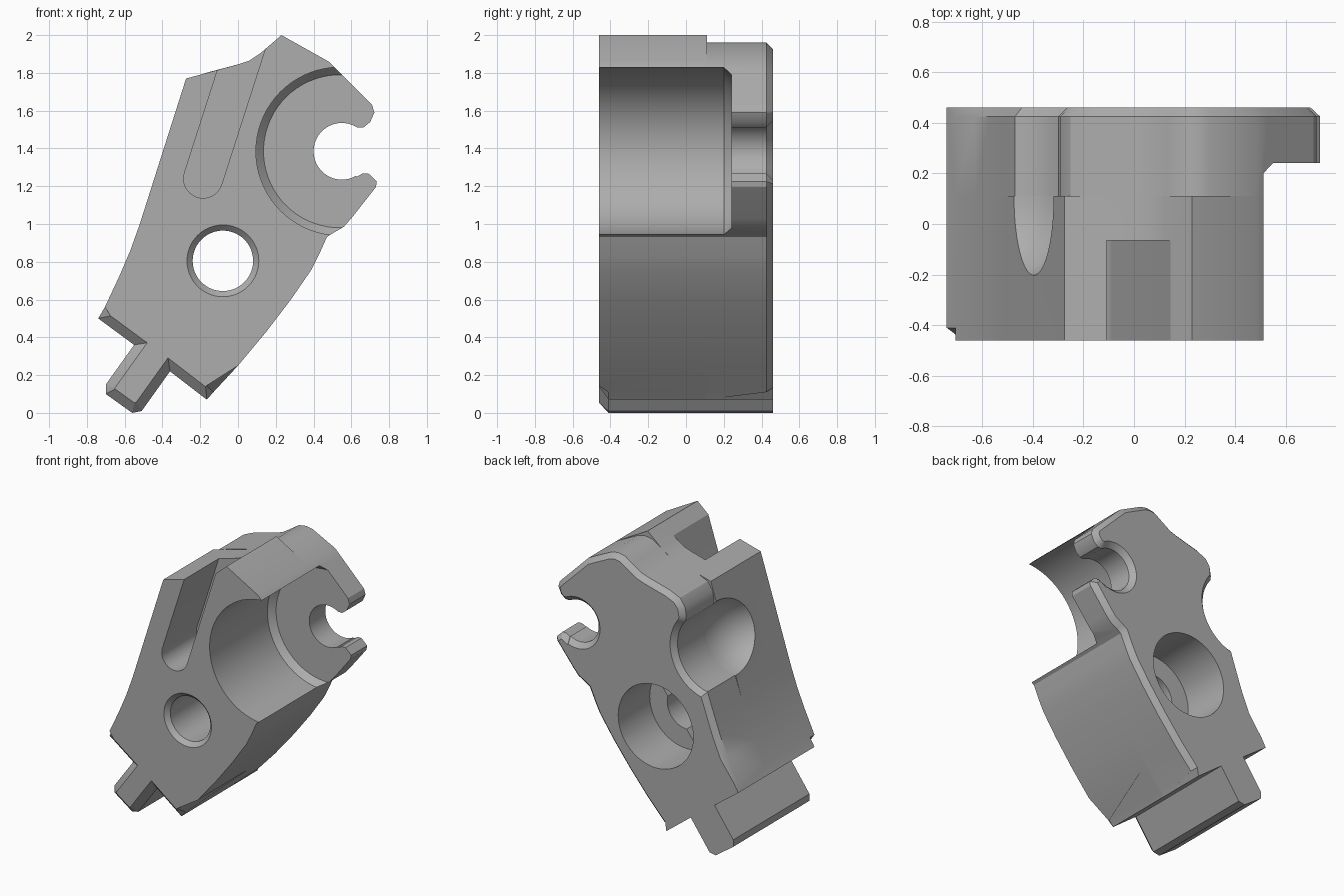
import bpy, bmesh, math
from mathutils import Vector

cube = bpy.data.objects.get("Cube")
if cube:
    bpy.data.objects.remove(cube, do_unlink=True)

grey = bpy.data.materials.new("plain grey")
grey.use_nodes = True
COLOUR = (0.42, 0.42, 0.42, 1)
grey.diffuse_color = COLOUR
grey.node_tree.nodes["Principled BSDF"].inputs["Base Color"].default_value = COLOUR


def finish(name, bm):
    bmesh.ops.recalc_face_normals(bm, faces=bm.faces)
    mesh = bpy.data.meshes.new(name)
    bm.to_mesh(mesh)
    bm.free()
    mesh.materials.append(grey)
    obj = bpy.data.objects.new(name, mesh)
    bpy.context.collection.objects.link(obj)
    return obj


def arc(cx, cz, r, start, end, step):
    return [(cx + r * math.cos(math.radians(a)), cz + r * math.sin(math.radians(a)))
            for a in range(start, end, step)]


def below_shoulder(p):
    # True along the slanted lower end and the foot
    return p.x * 0.602 + p.z * 0.798 < 0.0


def prism(name, outline, y0, y1, front_bevel=0, back_bevel=0):
    """Extrude an x-z outline along y, bevelling the chosen end edges."""
    bm = bmesh.new()
    face = bm.faces.new([bm.verts.new((x, y0, z)) for x, z in outline])
    new = bmesh.ops.extrude_face_region(bm, geom=[face])["geom"]
    bmesh.ops.translate(bm, vec=(0, y1 - y0, 0),
                        verts=[g for g in new if isinstance(g, bmesh.types.BMVert)])

    def end_edges(y, lower):
        return [e for e in bm.edges if all(abs(v.co.y - y) < 1e-4 for v in e.verts)
                and below_shoulder((e.verts[0].co + e.verts[1].co) / 2) == lower]
    for y, lower, size in ((y0, True, front_bevel), (y1, False, back_bevel)):
        if size:
            bmesh.ops.bevel(bm, geom=end_edges(y, lower), offset=size, segments=1,
                            affect='EDGES', clamp_overlap=False)
    return finish(name, bm)


def turned(name, cx, cz, profile, sides=72):
    """Solid of revolution about an axis along y, from (radius, y) pairs."""
    bm = bmesh.new()
    rings = []
    for r, y in profile:
        rings.append([bm.verts.new((cx + r * math.cos(k * math.tau / sides), y,
                                    cz + r * math.sin(k * math.tau / sides)))
                      for k in range(sides)])
    for a, b in zip(rings, rings[1:]):
        for k in range(sides):
            n = (k + 1) % sides
            bm.faces.new((a[k], a[n], b[n], b[k]))
    bm.faces.new(rings[0])
    bm.faces.new(rings[-1])
    return finish(name, bm)


def slot_outline(start, end, r):
    """Outline of a slot rounded at its start and open at its end."""
    s, e = Vector(start), Vector(end)
    d = (e - s).normalized()
    n = Vector((-d.y, d.x))
    pts = [s + r * (math.cos(t) * n - math.sin(t) * d)
           for t in [math.pi * k / 16 for k in range(17)]]
    return [tuple(p) for p in pts + [e - n * r, e + n * r]]


def boolean(target, other, operation):
    mod = target.modifiers.new(operation, 'BOOLEAN')
    mod.operation = operation
    mod.solver = 'EXACT'
    mod.object = other
    bpy.context.view_layer.objects.active = target
    bpy.ops.object.modifier_apply(modifier=mod.name)
    bpy.data.objects.remove(other, do_unlink=True)


# Outline pieces, running clockwise
upper_arm = [(0.53, 1.81), (0.71, 1.63)]
top_dip = [(0.0, 1.845), (0.06, 1.865), (0.12, 1.905)]
lower_right = [(0.60, 1.03), (0.56, 0.985), (0.50, 0.95), (0.47, 0.93), (0.43, 0.84),
               (0.39, 0.76), (0.28, 0.60), (0.15, 0.43), (0.0, 0.25), (-0.13, 0.11)]
foot = [(-0.165, 0.07), (-0.36, 0.22), (-0.51, 0.01), (-0.56, 0.0),
        (-0.70, 0.10), (-0.70, 0.15), (-0.55, 0.36), (-0.74, 0.50)]
lower_left = [(-0.705, 0.56), (-0.63, 0.72), (-0.57, 0.86), (-0.52, 1.0)]
hook = ([(0.722, 1.59), (0.70, 1.54), (0.665, 1.512), (0.63, 1.512)]
        + arc(0.55, 1.385, 0.15, 60, 301, 8)
        + [(0.63, 1.25), (0.66, 1.268), (0.69, 1.268), (0.735, 1.225), (0.73, 1.195)])
rounded_top = [(0.13, 1.91), (0.19, 1.95), (0.25, 1.96), (0.30, 1.95), (0.48, 1.86)]
rounded_shoulder = [(-0.30, 1.65), (-0.29, 1.71), (-0.25, 1.765), (-0.17, 1.8)]
BAY = (-0.52, 1.43)
SEAM = 0.11

# Main block with sharp top corners
body = prism("clamp_body",
             [(-0.275, 1.77)] + top_dip + [(0.23, 2.0), (0.48, 1.86)] + upper_arm
             + lower_right + foot + lower_left, -0.46, SEAM, front_bevel=0.05)

# Tapered scoop into the side of the block
scoop = [(0.29 * math.sin(t), SEAM - 0.35 * math.cos(t))
         for t in [math.pi / 2 * k / 14 for k in range(1, 15)]] + [(0.29, 0.3)]
boolean(body, turned("scoop_cutter", *BAY, scoop), 'DIFFERENCE')

# Back plate with hook, rounded top and side bay
plate = prism("hook_plate",
              top_dip[:2] + rounded_top + upper_arm + hook + lower_right + foot + lower_left
              + arc(*BAY, 0.29, -80, 41, 5) + rounded_shoulder,
              SEAM, 0.46, back_bevel=0.035)
boolean(body, plate, 'UNION')

# Large round recess in front of the hook
boolean(body, turned("recess_cutter", 0.54, 1.385,
                     [(0.445, -0.6), (0.445, 0.2), (0.405, 0.242)]), 'DIFFERENCE')

# Through hole, countersunk in front and counterbored behind
boolean(body, turned("hole_cutter", -0.08, 0.805,
                     [(0.22, -0.49), (0.16, -0.43), (0.16, 0.1), (0.30, 0.1), (0.30, 0.6)]),
        'DIFFERENCE')

# Groove across the counterbore floor
axis, side = Vector((0.602, 0.798)), Vector((0.798, -0.602))
centre = Vector((-0.08, 0.805))
groove = [tuple(centre + axis * a * 0.27 + side * b * 0.1)
          for a, b in ((-1, -1), (1, -1), (1, 1), (-1, 1))]
boolean(body, prism("groove_cutter", groove, 0.02, 0.2), 'DIFFERENCE')

# Slanted slot in the front
boolean(body, prism("slot_cutter", slot_outline((-0.185, 1.24), (0.13, 2.22), 0.103),
                    -0.6, -0.065), 'DIFFERENCE')

bpy.ops.object.select_all(action='DESELECT')
body.select_set(True)
bpy.context.view_layer.objects.active = body
bpy.ops.object.shade_smooth_by_angle(angle=math.radians(28))
